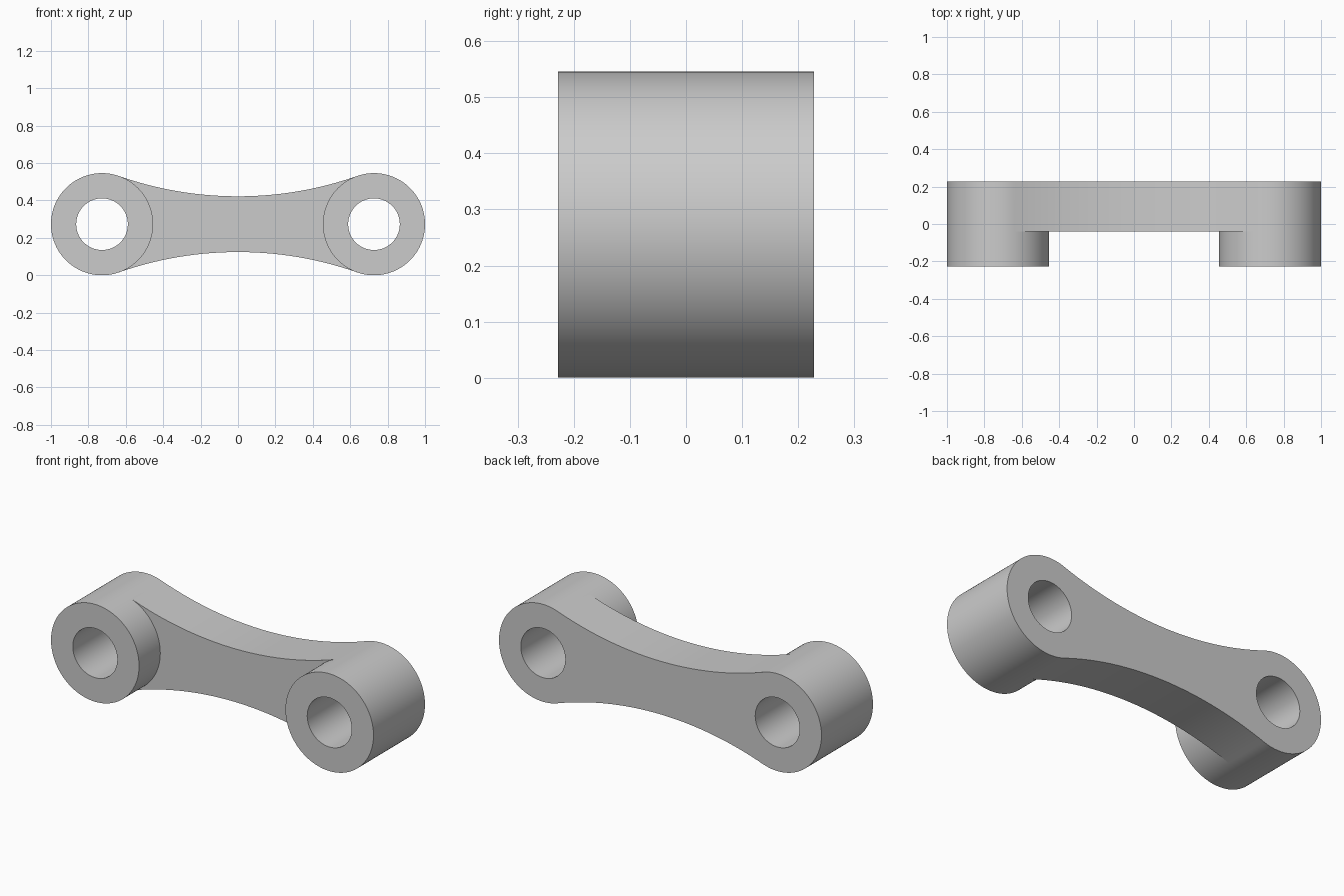
import bpy
import bmesh
from math import atan2, cos, sin, pi, hypot

if "Cube" in bpy.data.objects:
    bpy.data.objects.remove(bpy.data.objects["Cube"], do_unlink=True)

# Main dimensions
BOSS_R, BORE_R = 0.273, 0.138
BOSS_X, MID_Z = 1 - BOSS_R, BOSS_R
FRONT, WEB_FRONT, BACK = -0.228, -0.04, 0.228
WAIST = 0.149  # half height of the arm at its middle

# Radius of the waist arc that meets both bosses tangentially
ARC_R = (BOSS_X**2 + WAIST**2 - BOSS_R**2) / (2 * (BOSS_R - WAIST))
ARC_Z = WAIST + ARC_R
TANGENT = atan2(ARC_Z, -BOSS_X)


def arc(cx, cz, r, a0, a1, n):
    """Points (x, z) along an arc, relative to the arm's centre line."""
    angles = [a0 + (a1 - a0) * i / n for i in range(n + 1)]
    return [(cx + r * cos(a), cz + r * sin(a)) for a in angles]


def mirror(points):
    return [(-x, z) for x, z in points]


bm = bmesh.new()


def face(points):
    bm.faces.new([bm.verts.new((x, y, z + MID_Z)) for x, y, z in points])


def wall(points, y0, y1):
    for (xa, za), (xb, zb) in zip(points, points[1:]):
        face([(xa, y0, za), (xb, y0, zb), (xb, y1, zb), (xa, y1, za)])


def ring(outer, inner, y):
    for a, b, c, d in zip(outer, outer[1:], inner[1:], inner):
        face([(x, y, z) for x, z in (a, b, c, d)])


# Outlines: boss split into its free side and the side joined to the arm
def boss_outline(r):
    free = arc(BOSS_X, 0, r, -TANGENT, TANGENT, 72)
    joined = arc(BOSS_X, 0, r, TANGENT, 2 * pi - TANGENT, 48)
    return free, joined


free, joined = boss_outline(BOSS_R)
bore_free, bore_joined = boss_outline(BORE_R)
half = atan2(BOSS_X, ARC_Z)
top = arc(0, ARC_Z, ARC_R, -pi / 2 - half, -pi / 2 + half, 48)
bottom = [(x, -z) for x, z in top]

# Bosses with through bores
for side in (lambda p: p, mirror):
    outer_a, outer_b = side(free), side(joined)
    inner_a, inner_b = side(bore_free), side(bore_joined)
    wall(outer_a, FRONT, WEB_FRONT)
    wall(outer_a, WEB_FRONT, BACK)
    wall(outer_b, FRONT, WEB_FRONT)
    for inner, outer in ((inner_a, outer_a), (inner_b, outer_b)):
        wall(inner, FRONT, BACK)
        ring(outer, inner, FRONT)
        ring(outer, inner, BACK)

# Waisted connecting arm, set back from the boss fronts
wall(top, WEB_FRONT, BACK)
wall(bottom, WEB_FRONT, BACK)
outline = top + joined[1:-1] + bottom[::-1] + mirror(joined)[::-1][1:-1]
for y in (WEB_FRONT, BACK):
    face([(x, y, z) for x, z in outline])

# Weld everything into one closed body
bmesh.ops.remove_doubles(bm, verts=bm.verts, dist=0.0001)
bmesh.ops.recalc_face_normals(bm, faces=bm.faces)
mesh = bpy.data.meshes.new("link_arm")
bm.to_mesh(mesh)
bm.free()
link = bpy.data.objects.new("link_arm", mesh)
bpy.context.collection.objects.link(link)

# Plain grey finish
grey = bpy.data.materials.new("light_grey")
grey.use_nodes = True
colour = (0.6, 0.6, 0.6, 1)
grey.diffuse_color = colour
grey.node_tree.nodes["Principled BSDF"].inputs["Base Color"].default_value = colour
mesh.materials.append(grey)

# Smooth curved walls, crisp rims
bpy.ops.object.select_all(action="DESELECT")
link.select_set(True)
bpy.context.view_layer.objects.active = link
bpy.ops.object.shade_smooth_by_angle(angle=pi / 6)
